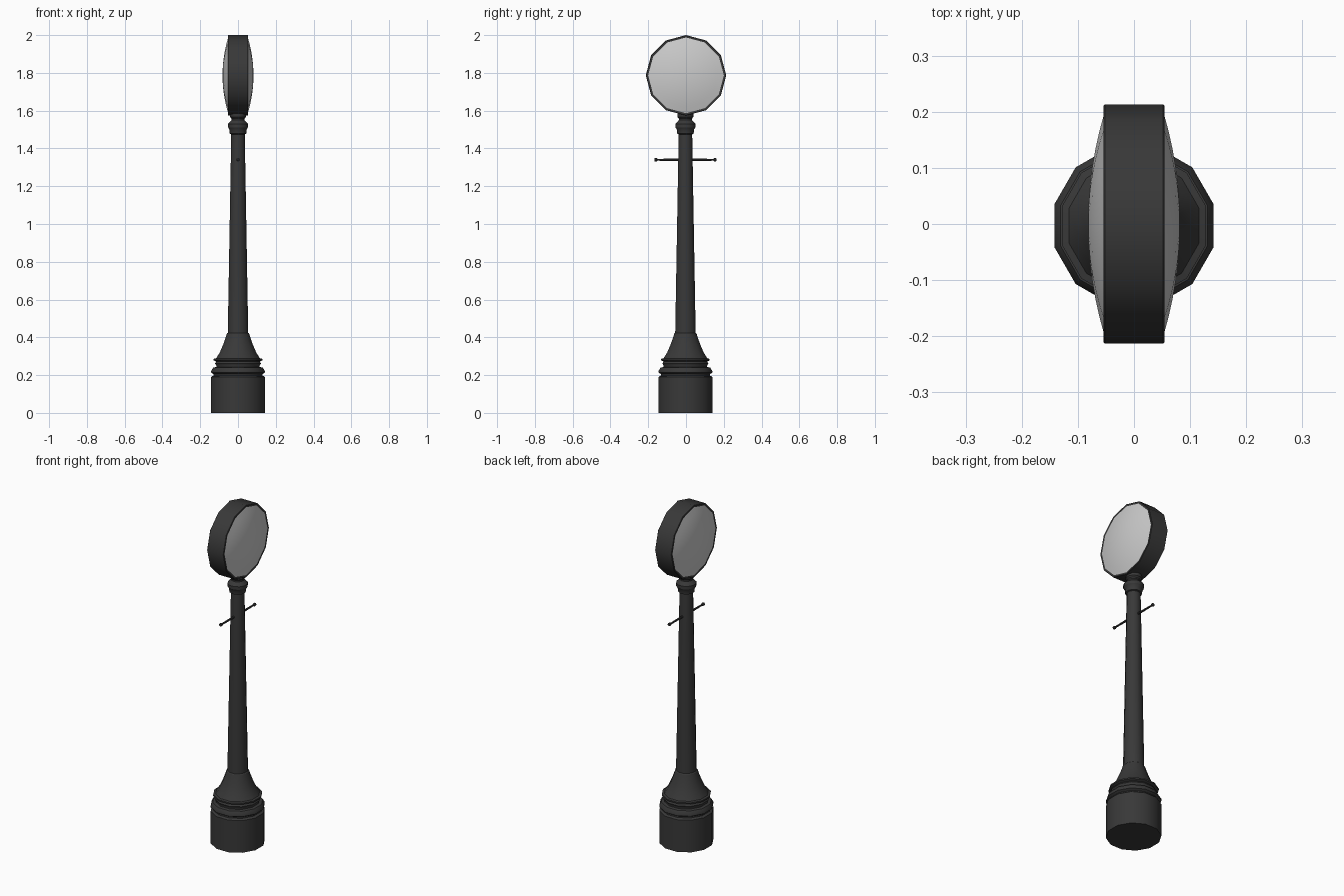
import bpy, bmesh
from math import sin, cos, pi, radians
from mathutils import Matrix

if "Cube" in bpy.data.objects:
    bpy.data.objects.remove(bpy.data.objects["Cube"])

SIDES = 12
POST_Y = -0.003
LAMP_Z = 1.787


def material(name, shade):
    m = bpy.data.materials.new(name)
    m.diffuse_color = (shade, shade, shade, 1)
    m.use_nodes = True
    m.node_tree.nodes["Principled BSDF"].inputs["Base Color"].default_value = m.diffuse_color
    return m


iron = material("dark_iron", 0.04)
glass = material("pale_glass", 0.55)


def lathe(name, profile, mat, sides=SIDES, phase=0.0, matrix=Matrix(), capped=True):
    """Revolve (radius, height) points about z; radius 0 makes a pole point."""
    bm = bmesh.new()
    rings = []
    for r, h in profile:
        if r == 0:
            rings.append([bm.verts.new((0, 0, h))] * sides)
        else:
            rings.append([bm.verts.new((r * cos(phase + 2 * pi * i / sides),
                                        r * sin(phase + 2 * pi * i / sides), h))
                          for i in range(sides)])
    for a, b in zip(rings, rings[1:]):
        for i in range(sides):
            j = (i + 1) % sides
            bm.faces.new(dict.fromkeys((a[i], a[j], b[j], b[i])))
    if capped:
        for ring in (rings[0][::-1], rings[-1]):
            if ring[0] is not ring[1]:
                bm.faces.new(ring)
    bmesh.ops.recalc_face_normals(bm, faces=bm.faces)
    bm.transform(matrix)
    me = bpy.data.meshes.new(name)
    bm.to_mesh(me)
    bm.free()
    me.materials.append(mat)
    ob = bpy.data.objects.new(name, me)
    bpy.context.collection.objects.link(ob)
    bpy.context.view_layer.objects.active = ob
    bpy.ops.object.select_all(action='DESELECT')
    ob.select_set(True)
    bpy.ops.object.shade_smooth_by_angle(angle=radians(32))
    return ob


# Post: plinth, moulded rings, flared foot, tapered shaft and neck rings
post = [(0.147, 0), (0.147, 0.19), (0.142, 0.195), (0.134, 0.197), (0.134, 0.205),
        (0.147, 0.213), (0.147, 0.222), (0.136, 0.24), (0.119, 0.243), (0.119, 0.25),
        (0.126, 0.262), (0.119, 0.272), (0.133, 0.278), (0.133, 0.286), (0.120, 0.289),
        (0.100, 0.32), (0.082, 0.36), (0.069, 0.395), (0.061, 0.42), (0.056, 0.424),
        (0.037, 1.475), (0.045, 1.478), (0.047, 1.50), (0.055, 1.512), (0.055, 1.53),
        (0.045, 1.54), (0.036, 1.55), (0.036, 1.558), (0.043, 1.566), (0.045, 1.60)]
lathe("post", post, iron, phase=pi / 12, matrix=Matrix.Translation((0, POST_Y, 0)))

# Ladder bar: a thin rod with a knob at each end, slimmer away from the post
bar = [(0.005, -0.165), (0.009, -0.162), (0.009, -0.152), (0.005, -0.148), (0.007, 0),
       (0.005, 0.148), (0.009, 0.152), (0.009, 0.162), (0.005, 0.165)]
lathe("ladder_bar", bar, iron, sides=8,
      matrix=Matrix.Translation((0, POST_Y, 1.34)) @ Matrix.Rotation(pi / 2, 4, 'X'))

# Lamp drum: its axis lies along x, with a narrow rim on both faces
to_x = Matrix.Translation((0, 0, LAMP_Z)) @ Matrix.Rotation(pi / 2, 4, 'Y')
drum = [(0.200, -0.052), (0.211, -0.054), (0.213, -0.052),
        (0.213, 0.052), (0.211, 0.054), (0.200, 0.052)]
lathe("lamp_drum", drum, iron, matrix=to_x, capped=False)

# Domed glass on each side of the drum
dome = [(0.201 * sin(t), 0.051 + 0.031 * cos(t))
        for t in [pi / 2 * k / 6 for k in range(6, -1, -1)]]
dome = [(0.201 * k / 6, 0.082 - 0.030 * (k / 6) ** 2) for k in range(6, -1, -1)]
for side, sign in (("right", 1), ("left", -1)):
    ob = lathe("glass_" + side, [(r, h * sign) for r, h in dome], glass,
               matrix=to_x, capped=False)
    # Keep the open dome's faces pointing outward
    if ob.data.polygons[-1].normal.x * sign < 0:
        ob.data.flip_normals()
